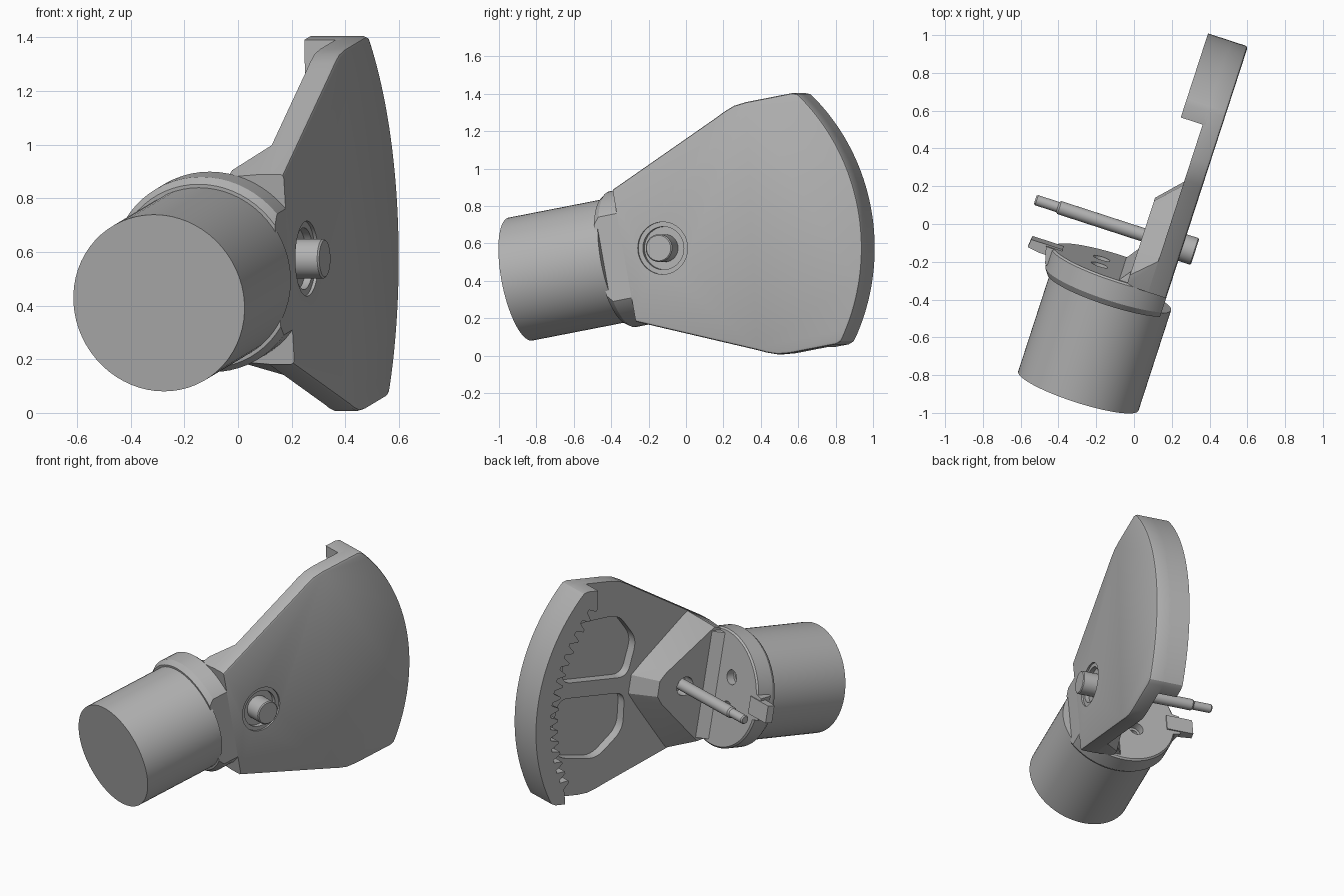
import bpy, bmesh, math
from mathutils import Matrix, Vector

old = bpy.data.objects.get("Cube")
if old:
    bpy.data.objects.remove(old, do_unlink=True)

# Working frame: a runs from motor to rim, b across the sector, n out of its flat face
yaw, tilt = math.radians(18), math.radians(10.5)
u = Vector((math.sin(yaw), math.cos(yaw), 0))
up = Vector((0, 0, 1))
A = u * math.cos(tilt) + up * math.sin(tilt)
B = up * math.cos(tilt) - u * math.sin(tilt)
N = A.cross(B)
FRAME = Matrix.Translation((0.257, -0.125, 0.575)) @ Matrix((A, B, N)).transposed().to_4x4()

grey = bpy.data.materials.new("plain grey")
grey.use_nodes = True
COLOUR = (0.45, 0.45, 0.45, 1)
grey.diffuse_color = COLOUR
grey.node_tree.nodes["Principled BSDF"].inputs["Base Color"].default_value = COLOUR
parts = []


def make(name, bm):
    """Turn a bmesh in the working frame into an object."""
    bmesh.ops.recalc_face_normals(bm, faces=bm.faces)
    mesh = bpy.data.meshes.new(name)
    bm.to_mesh(mesh)
    bm.free()
    ob = bpy.data.objects.new(name, mesh)
    bpy.context.collection.objects.link(ob)
    ob.matrix_world = FRAME
    mesh.materials.append(grey)
    parts.append(ob)
    return ob


def prism(name, outline, n0, n1, bevel=0):
    """Extrude an (a, b) outline from n0 to n1, with an optional edge bevel at n1."""
    bm = bmesh.new()
    face = bm.faces.new([bm.verts.new((a, b, n0)) for a, b in outline])
    out = bmesh.ops.extrude_face_region(bm, geom=[face])["geom"]
    moved = [v for v in out if isinstance(v, bmesh.types.BMVert)]
    bmesh.ops.translate(bm, verts=moved, vec=(0, 0, n1 - n0))
    if bevel:
        edges = [e for e in out if isinstance(e, bmesh.types.BMEdge)
                 and max(v.co.x for v in e.verts) > -0.2]
        bmesh.ops.bevel(bm, geom=edges, offset=bevel, segments=2, profile=0.5, affect='EDGES')
    return make(name, bm)


def lathe(name, profile, along, centre=(0, 0, 0), clip=False, sides=64):
    """Solid of revolution from (position, radius) rings along 'a' or 'n'."""
    bm = bmesh.new()
    rings = []
    for pos, r in profile:
        ring = []
        for i in range(sides):
            t = math.tau * i / sides
            c, s = r * math.cos(t), r * math.sin(t)
            co = (pos, c, s) if along == 'a' else (c, s, pos)
            ring.append(bm.verts.new(Vector(co) + Vector(centre)))
        rings.append(ring)
    for p, q in zip(rings, rings[1:]):
        for i in range(sides):
            j = (i + 1) % sides
            bm.faces.new((p[i], p[j], q[j], q[i]))
    bm.faces.new(rings[0])
    bm.faces.new(rings[-1])
    if clip:  # flatten flush with the outer face
        geom = bm.verts[:] + bm.edges[:] + bm.faces[:]
        cut_geom = bmesh.ops.bisect_plane(bm, geom=geom, plane_co=(0, 0, 0),
                                          plane_no=(0, 0, 1), clear_outer=True)["geom_cut"]
        bmesh.ops.holes_fill(bm, edges=[e for e in cut_geom if isinstance(e, bmesh.types.BMEdge)])
    return make(name, bm)


def hull(name, points):
    """Convex block from points mirrored across b."""
    bm = bmesh.new()
    for a, b, n in points:
        for side in (1, -1):
            bm.verts.new((a, b * side, n))
    junk = bmesh.ops.convex_hull(bm, input=bm.verts)
    bmesh.ops.delete(bm, geom=list({v for v in junk["geom_interior"] if v.is_valid}), context='VERTS')
    return make(name, bm)


def cut(ob, cutter):
    """Subtract a cutter and discard it."""
    mod = ob.modifiers.new("cut", 'BOOLEAN')
    mod.operation, mod.solver, mod.object = 'DIFFERENCE', 'EXACT', cutter
    bpy.context.view_layer.update()
    graph = bpy.context.evaluated_depsgraph_get()
    ob.data = bpy.data.meshes.new_from_object(ob.evaluated_get(graph))
    ob.modifiers.clear()
    parts.remove(cutter)
    bpy.data.objects.remove(cutter, do_unlink=True)


def polar(r, deg):
    return (r * math.cos(math.radians(deg)), r * math.sin(math.radians(deg)))


def rounded(points, r):
    """Round every corner of an outline."""
    out = []
    count = len(points)
    for i in range(count):
        p = Vector(points[i])
        s = p + (Vector(points[i - 1]) - p).normalized() * r
        e = p + (Vector(points[(i + 1) % count]) - p).normalized() * r
        for k in range(7):
            t = k / 6
            out.append(tuple(s * (1 - t) ** 2 + p * 2 * t * (1 - t) + e * t * t))
    return out


RADIUS, HALF = 1.12, 0.683

# Sector plate
side = [(-0.22, 0.36), (0.42, 0.632), (0.47, 0.655), (0.53, 0.676), (0.6, HALF)]
corner = [(0.865, HALF), (0.895, 0.672)]
arc = [polar(RADIUS, 35.5 - 71 * i / 40) for i in range(41)]
mirror = lambda pts: [(a, -b) for a, b in reversed(pts)]
outer = corner + arc + mirror(corner)
plate = prism("sector_plate", side + outer + mirror(side), -0.1, 0, 0.014)

# Lightening pockets on the inner face
pocket = [(0.86, 0.05), (0.88, 0.26), (0.81, 0.43), (0.5, 0.46), (0.33, 0.29), (0.36, 0.05)]
for s in (1, -1):
    cut(plate, prism("pocket_cutter", rounded([(a, b * s) for a, b in pocket], 0.07), -0.2, -0.04))

# Round recess around the pivot, with a shallow outer step
cut(plate, lathe("recess_cutter", [(-0.04, 0.115), (-0.012, 0.115), (-0.012, 0.14), (0.1, 0.14)], 'n'))

# Toothed rim
TEETH = 17
teeth = []
span = 74 / TEETH
for i in range(TEETH):
    start = -37 + span * i
    teeth += [polar(r, start + f * span)
              for f, r in ((0.05, 1.01), (0.3, 1.01), (0.55, 0.955), (0.75, 0.955))]
rim = [(0.79, HALF)] + outer + [(0.79, -HALF)] + teeth
prism("toothed_rim", rim, -0.222, -0.085)

# Pivot boss and its blend into the motor flange
boss = hull("pivot_boss", [
    (-0.22, 0.36, -0.09), (-0.02, 0.443, -0.09), (0.27, 0.14, -0.09), (0.34, 0.06, -0.09),
    (-0.22, 0.35, -0.22), (-0.16, 0.365, -0.22), (0.16, 0.1, -0.22), (0.2, 0.05, -0.22)])
cut(boss, lathe("bore_cutter", [(-0.3, 0.06), (-0.14, 0.06)], 'n'))
hull("boss_blend", [(-0.22, 0.34, -0.275), (-0.22, 0.34, -0.2), (-0.19, 0.345, -0.24),
                    (-0.13, 0.34, -0.21), (-0.13, 0.34, -0.2)])

# Motor and its flange
AXIS = (0, 0, -0.29)
lathe("motor_body", [(-0.908, 0.335), (-0.34, 0.335)], 'a', AXIS)
flange = lathe("motor_flange", [(-0.357, 0.348), (-0.325, 0.37), (-0.218, 0.37), (-0.208, 0.36)],
               'a', AXIS, clip=True)
for b, n in ((0.21, 0.13), (0, 0.12), (-0.21, 0.13), (0.1, -0.1), (-0.1, -0.1)):
    cut(flange, lathe("hole_cutter", [(-0.32, 0.028), (-0.26, 0.028), (-0.26, 0.046), (-0.1, 0.046)],
                      'a', (0, b, n - 0.29), sides=24))

# Side tab on the flange
hull("flange_tab", [(-0.2, 0.055, -0.775), (-0.245, 0.055, -0.78), (-0.255, 0.055, -0.71),
                    (-0.2, 0.055, -0.6), (-0.255, 0.055, -0.6)])
hull("tab_root", [(-0.208, 0.09, -0.6), (-0.208, 0.07, -0.69),
                  (-0.32, 0.09, -0.6), (-0.3, 0.07, -0.665)])

# Pivot shaft with stepped tip and outer stub
lathe("pivot_shaft", [(-0.82, 0.022), (-0.812, 0.028), (-0.695, 0.028), (-0.685, 0.036),
                      (-0.03, 0.036)], 'n', sides=32)
lathe("shaft_stub", [(-0.05, 0.074), (0.064, 0.074), (0.07, 0.068)], 'n', sides=48)

# Smooth round surfaces, keep hard edges
for ob in bpy.context.selected_objects:
    ob.select_set(False)
for ob in parts:
    ob.select_set(True)
bpy.context.view_layer.objects.active = plate
bpy.ops.object.shade_smooth_by_angle(angle=math.radians(25))
